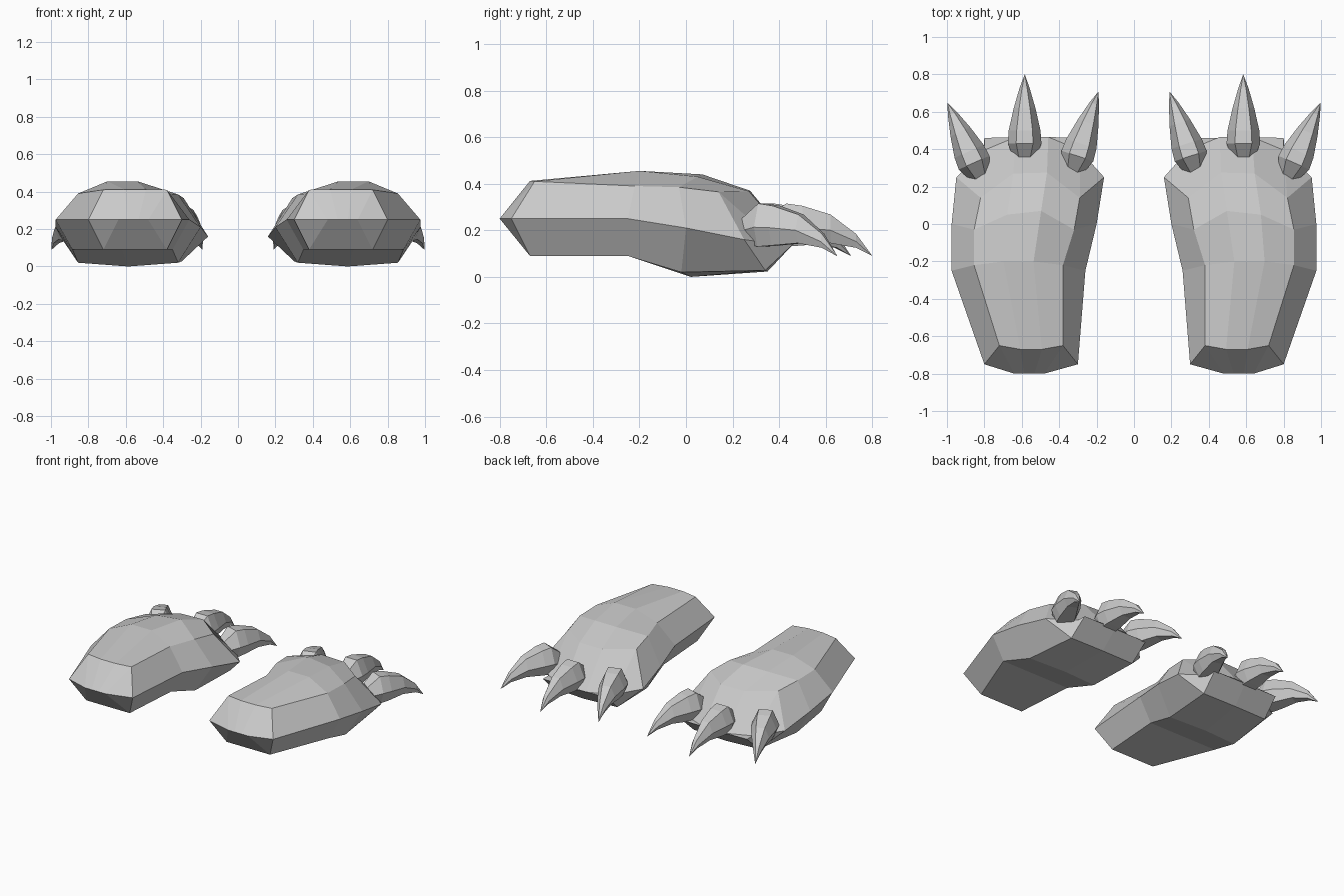
import bpy, bmesh
from math import radians
from mathutils import Matrix, Vector

if "Cube" in bpy.data.objects:
    bpy.data.objects.remove(bpy.data.objects["Cube"])


def loft(name, rings):
    """Skin closed rings of equal point count, cap, weld, and mirror to the other side."""
    bm = bmesh.new()
    vs = [[bm.verts.new(p) for p in r] for r in rings]
    n = len(rings[0])
    for a, b in zip(vs, vs[1:]):
        for i in range(n):
            j = (i + 1) % n
            bm.faces.new((a[i], a[j], b[j], b[i]))
    bm.faces.new(vs[0])
    bm.faces.new(vs[-1])
    bmesh.ops.remove_doubles(bm, verts=bm.verts, dist=0.002)
    bmesh.ops.dissolve_degenerate(bm, edges=bm.edges, dist=0.001)
    bmesh.ops.recalc_face_normals(bm, faces=bm.faces)
    me = bpy.data.meshes.new(name)
    bm.to_mesh(me)
    bm.free()
    ob = bpy.data.objects.new(name, me)
    bpy.context.collection.objects.link(ob)
    ob.modifiers.new("Mirror", 'MIRROR').use_clip = False
    return ob


def paw_ring(y_top, y_up, y_mid, y_bot, xi, xo, inset, z_mid, z_up, z_top, z_bot, dip, b_in):
    """Nine-point section: two top, two shoulder, two side and three sole points."""
    ui, uo = xi + inset, xo - inset
    w = uo - ui
    return [(xo, y_mid, z_mid), (uo, y_up, z_up),
            (ui + w * 0.67, y_top, z_top - dip * 0.5), (ui + w * 0.33, y_top + dip, z_top),
            (ui, y_up, z_up), (xi, y_mid, z_mid),
            (xi + b_in, y_bot, z_bot), ((xi + xo) / 2, y_bot + dip * 2, z_bot - dip),
            (xo - b_in, y_bot, z_bot)]


# paw body, back to front
stations = [
    (-.80, -.80, -.80, -.80, .48, .64, .00, .25, .25, .25, .25, .00, .00),
    (-.67, -.65, -.75, -.67, .30, .80, .08, .25, .41, .412, .09, .00, .08),
    (-.20, -.22, -.25, -.25, .26, .975, .12, .25, .39, .455, .09, .00, .09),
    (.05, -.03, .00, -.02, .20, .975, .12, .21, .385, .44, .02, .02, .12),
    (.27, .14, .25, .34, .16, .95, .13, .16, .365, .37, .028, .005, .14),
    (.465, .395, .395, .46, .29, .80, .00, .14, .14, .14, .14, .00, .00),
]
loft("paw", [paw_ring(*s) for s in stations])

# claws: (distance, half width, top z, bottom z)
claw_profile = [(.00, .055, .25, .15), (.09, .09, .315, .13), (.16, .085, .305, .135),
                (.28, .058, .268, .145), (.39, .026, .185, .125), (.46, .001, .091, .089)]


def claw(name, x, y, angle, scale):
    rot = Matrix.Translation((x, y, 0)) @ Matrix.Rotation(radians(angle), 4, 'Z')
    rings = []
    for d, w, zt, zb in claw_profile:
        zm = zb + (zt - zb) * 0.45
        sec = [(w, zm), (w * .5, zt), (-w * .5, zt), (-w, zm), (-w * .6, zb), (w * .6, zb)]
        rings.append([rot @ Vector((px, d * scale, pz)) for px, pz in sec])
    loft(name, rings)


claw("middle_claw", .585, .34, 0, 1.0)
claw("outer_claw", .82, .25, -24, .95)
claw("inner_claw", .33, .28, 18, .98)
